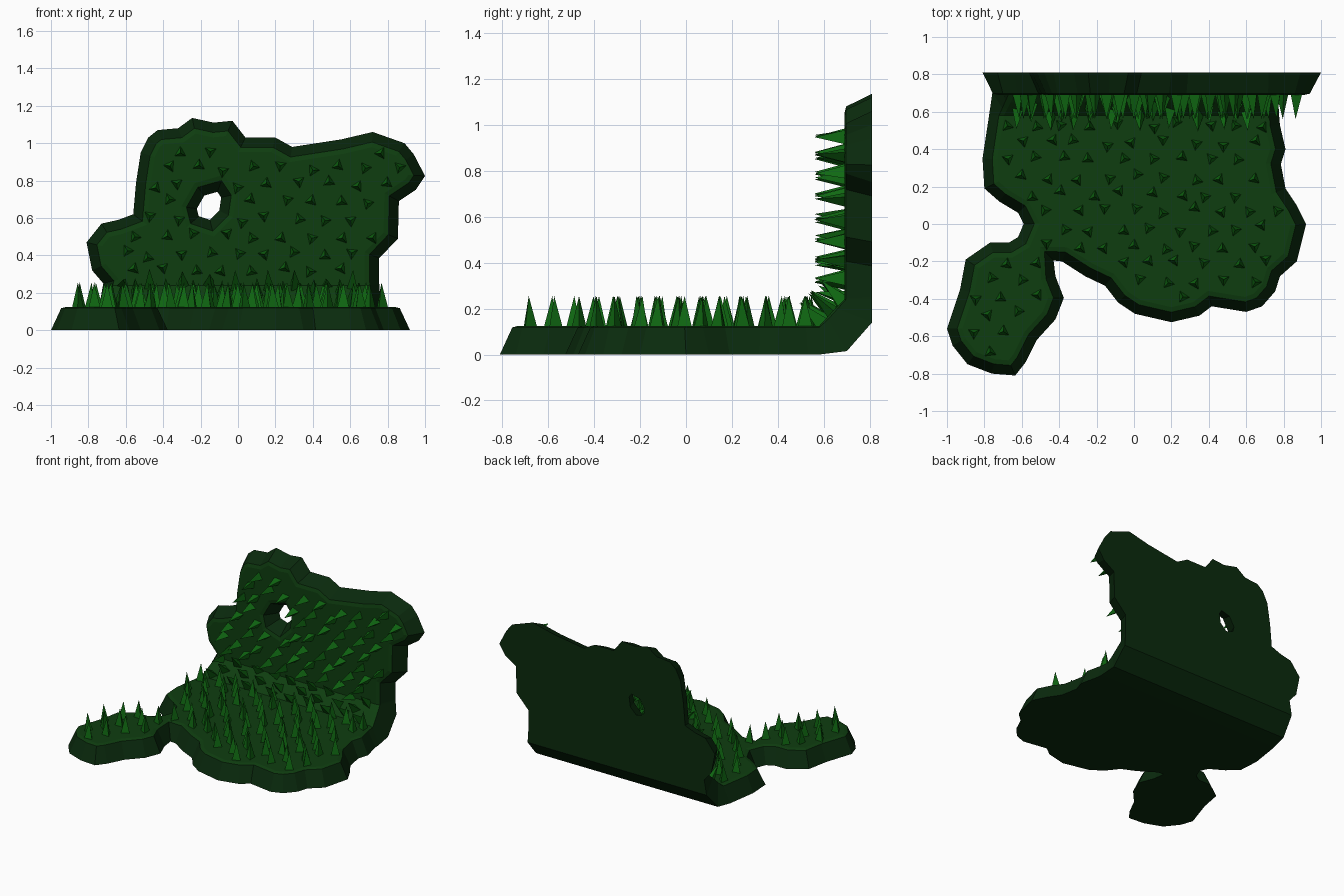
import bpy, bmesh, math, random
from mathutils import Vector, geometry

if "Cube" in bpy.data.objects:
    bpy.data.objects.remove(bpy.data.objects["Cube"])

random.seed(4)
T = 0.125          # slab thickness
FOLD = 0.58        # distance along the sheet where the bend starts

# Outlines of the flat floor (x, y) and of the wall (x, z)
FLOOR = [(-.775, .58), (-.81, .35), (-.8, .19), (-.72, .12), (-.62, .06), (-.59, 0), (-.62, -.07),
         (-.67, -.1), (-.77, -.1), (-.9, -.19), (-.93, -.35), (-1, -.56), (-.97, -.65), (-.89, -.75),
         (-.76, -.8), (-.635, -.81), (-.58, -.74), (-.52, -.62), (-.42, -.51), (-.375, -.395),
         (-.42, -.28), (-.43, -.195), (-.385, -.2), (-.26, -.28), (-.155, -.33), (-.085, -.42),
         (.005, -.48), (.2, -.525), (.35, -.49), (.415, -.44), (.6, -.47), (.685, -.44), (.755, -.36),
         (.78, -.28), (.87, -.2), (.9, -.08), (.92, 0), (.87, .1), (.81, .19), (.785, .32), (.81, .4),
         (.78, .53)]
WALL = [(.755, .25), (.755, .385), (.855, .49), (.86, .69), (.95, .75), (1, .825), (.94, .94), (.89, 1),
        (.72, 1.06), (.55, 1.02), (.29, .98), (.2, 1.03), (.04, 1.03), (-.03, 1.12), (-.13, 1.11),
        (-.245, 1.135), (-.32, 1.08), (-.43, 1.07), (-.48, 1.03), (-.52, .95), (-.545, .79),
        (-.56, .62), (-.64, .59), (-.73, .57), (-.81, .47), (-.78, .32), (-.72, .25)]
HOLE = [(-.22, .65), (-.18, .72), (-.11, .74), (-.09, .71), (-.1, .64), (-.15, .59), (-.21, .61)]

# Fold lines: distance along the sheet, outer (y, z), inner (y, z)
BEND = [(.58, (.58, 0), (.58, T)), (.66, (.70, .015), (.615, .163)),
        (.74, (.81, .14), (.65, .202)), (.82, (.81, .24), (.69, .24))]


def material(name, color):
    m = bpy.data.materials.new(name)
    m.diffuse_color = (*color, 1)
    m.use_nodes = True
    m.node_tree.nodes["Principled BSDF"].inputs["Base Color"].default_value = m.diffuse_color
    return m


def fold(p):
    """Bend a point of the flat sheet (x, along, height) up into the wall."""
    x, v, h = p
    if v <= BEND[0][0]:
        return Vector((x, v, h))
    if v >= BEND[-1][0]:
        return Vector((x, .81 - h * .12 / T, v - FOLD))
    for (a, oa, ia), (b, ob, ib) in zip(BEND, BEND[1:]):
        if a <= v <= b:
            t = (v - a) / (b - a)
            out = Vector(oa).lerp(Vector(ob), t)
            inn = Vector(ia).lerp(Vector(ib), t)
            q = out.lerp(inn, h / T)
            return Vector((x, q.x, q.y))


def inset(loop, d):
    """Move a counter-clockwise loop inward by d (a clockwise one outward)."""
    res = []
    for i, p in enumerate(loop):
        a = (p - loop[i - 1]).normalized()
        b = (loop[(i + 1) % len(loop)] - p).normalized()
        n = Vector((-a.y - b.y, a.x + b.x)).normalized()
        res.append(p + n * d / max(.75, n.dot(Vector((-a.y, a.x)))))
    return res


def finish(name, bm, mats):
    me = bpy.data.meshes.new(name)
    bm.to_mesh(me)
    bm.free()
    for m in mats:
        me.materials.append(m)
    ob = bpy.data.objects.new(name, me)
    bpy.context.collection.objects.link(ob)


dark = material("dark green underside", (.003, .023, .004))
moss = material("moss green", (.0045, .048, .005))
grass = material("bright grass green", (.005, .14, .006))

outline = [Vector(p) for p in FLOOR] + [Vector((x, z + FOLD)) for x, z in WALL]
hole = [Vector((x, z + FOLD)) for x, z in HOLE]      # clockwise

# Slab: flat sheet with sloping rim, cut at the fold lines, then folded
bm = bmesh.new()
steps = [(0, 0), (.052, .118), (.078, T)]            # inset, height
rings = []
for loop in (outline, hole):
    rings.append([[bm.verts.new((p.x, p.y, h)) for p in inset(loop, d)] for d, h in steps])
for levels in rings:
    for k in range(len(steps) - 1):
        lo, hi = levels[k], levels[k + 1]
        for i in range(len(lo)):
            j = (i + 1) % len(lo)
            bm.faces.new((lo[i], lo[j], hi[j], hi[i])).material_index = k
for level, mat in ((0, 0), (-1, 1)):
    loops = [r[level] for r in rings]
    flat = [v for l in loops for v in l]
    for tri in geometry.tessellate_polygon([[v.co.xy.to_3d() for v in l] for l in loops]):
        vs = [flat[i] for i in tri]
        if not bm.faces.get(vs):
            bm.faces.new(vs).material_index = mat
bmesh.ops.recalc_face_normals(bm, faces=bm.faces[:])
for v, _, _ in BEND:
    bmesh.ops.bisect_plane(bm, geom=bm.verts[:] + bm.edges[:] + bm.faces[:],
                           plane_co=(0, v, 0), plane_no=(0, 1, 0))
for v in bm.verts:
    v.co = fold(v.co)
finish("mossy_slab", bm, [dark, moss])


# Grass blades: three-sided spikes on a jittered staggered grid
def inside(p, loop):
    hit = False
    for i, a in enumerate(loop):
        b = loop[i - 1]
        if (a.y > p.y) != (b.y > p.y) and p.x < (b.x - a.x) * (p.y - a.y) / (b.y - a.y) + a.x:
            hit = not hit
    return hit


def edge_gap(p, loop):
    gaps = []
    for i, a in enumerate(loop):
        q, t = geometry.intersect_point_line(p, loop[i - 1], a)
        q = loop[i - 1].lerp(a, min(1, max(0, t)))
        gaps.append((p - q.xy).length)
    return min(gaps)


bm = bmesh.new()
for row in range(28):
    for col in range(14):
        p = Vector((-1 + .155 * (col + .5 * (row % 2)) + random.uniform(-.025, .025),
                    -.76 + .092 * row + random.uniform(-.02, .02)))
        if not inside(p, outline) or edge_gap(p, outline) < .09:
            continue
        if inside(p, hole) or edge_gap(p, hole) < .09:
            continue
        foot = fold((p.x, p.y, T))
        ahead = fold((p.x, p.y + .01, T)) - fold((p.x, p.y - .01, T))
        up = Vector((1, 0, 0)).cross(ahead).normalized()
        fwd = ahead.normalized()
        spin = random.uniform(0, math.tau)
        base = [bm.verts.new(foot - up * .003 + .036 * (Vector((1, 0, 0)) * math.cos(spin + k * math.tau / 3)
                                                        + fwd * math.sin(spin + k * math.tau / 3)))
                for k in range(3)]
        tip = bm.verts.new(foot + up * .13)
        for k in range(3):
            bm.faces.new((base[k], base[(k + 1) % 3], tip))
finish("grass_blades", bm, [grass])
